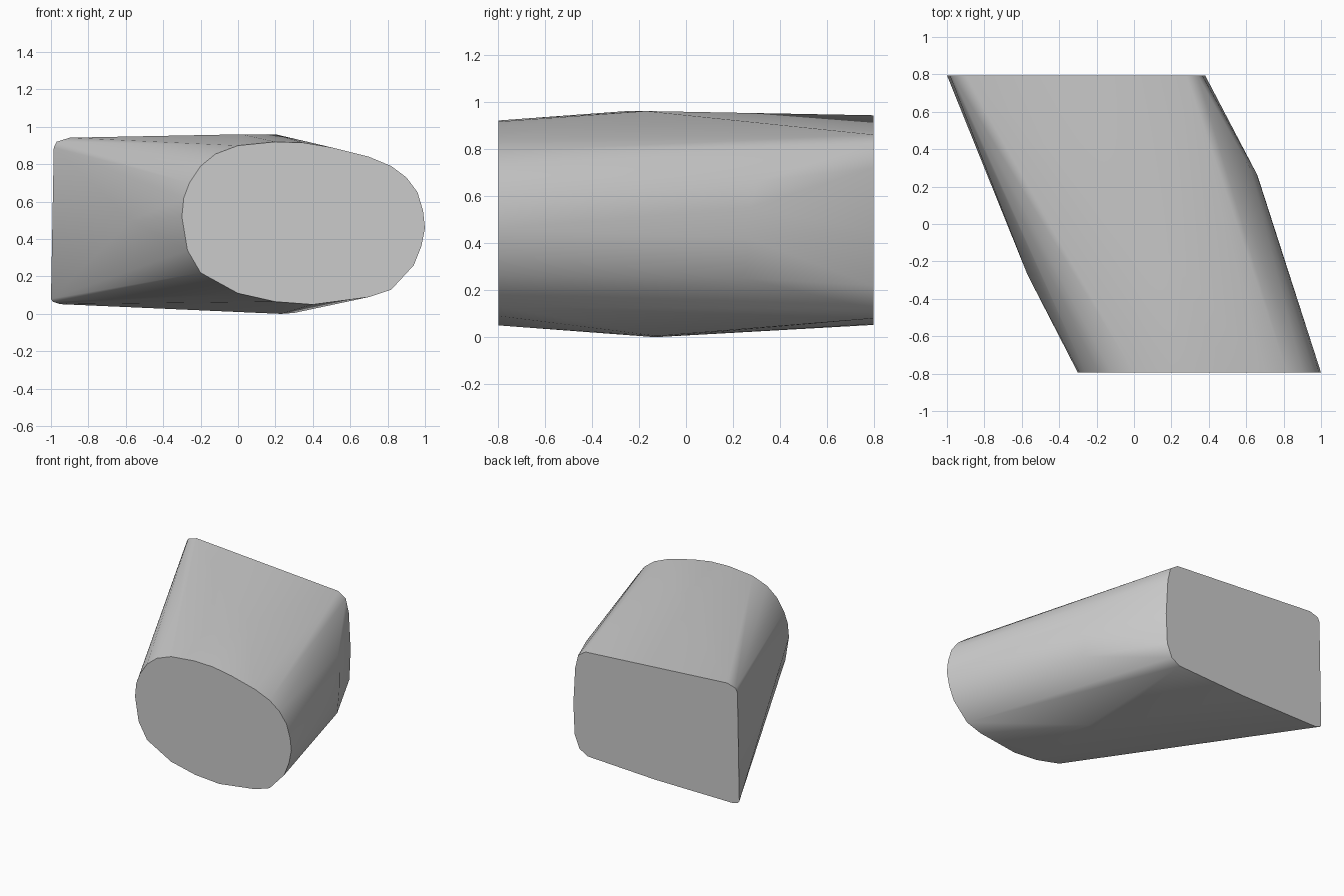
import bpy
import bmesh
import math

# Remove the default cube if present
default_cube = bpy.data.objects.get("Cube")
if default_cube:
    bpy.data.objects.remove(default_cube, do_unlink=True)


def make_material(name, colour):
    material = bpy.data.materials.new(name)
    material.use_nodes = True
    material.diffuse_color = colour
    shader = material.node_tree.nodes["Principled BSDF"]
    shader.inputs["Base Color"].default_value = colour
    return material


def add_section(mesh, outline, depth):
    """Place an (x, z) outline in the upright plane at one depth."""
    for x, z in outline:
        mesh.verts.new((x, depth, z))


# Oval front section, clockwise from its left-hand end
front_oval = [
    (-.30, .52), (-.29, .62), (-.26, .70), (-.20, .79), (-.12, .855),
    (0, .90), (.20, .92), (.35, .915), (.50, .89), (.70, .84),
    (.82, .79), (.90, .73), (.96, .65), (.99, .55), (1, .46),
    (.98, .36), (.94, .26), (.82, .13), (.70, .09), (.40, .05),
    (.20, .065), (0, .11), (-.20, .22), (-.27, .34),
]

# Rounded four-sided back section
back_quad = [
    (-1, .08), (-.985, .89), (-.97, .92), (-.90, .942),
    (.28, .86), (.34, .82), (.365, .72), (.38, .45),
    (.37, .22), (.33, .12), (.26, .08), (-.30, .055),
    (-.95, .052), (-.99, .065),
]

# Slanted swelling around the middle
middle_bulge = [
    (-.57, -.27, .50), (.02, -.25, .96), (.20, -.17, .96),
    (.62, .30, .66), (.655, .27, .55), (.66, .26, .42),
    (.65, .25, .25), (.23, -.13, 0), (.30, -.12, .005),
]

# Stretch the skin tightly over the three sections
mesh = bmesh.new()
add_section(mesh, front_oval, -.795)
add_section(mesh, back_quad, .795)
for point in middle_bulge:
    mesh.verts.new(point)
hull = bmesh.ops.convex_hull(mesh, input=mesh.verts[:])
loose = [v for v in mesh.verts if not v.link_faces]
bmesh.ops.delete(mesh, geom=loose, context="VERTS")

# Merge the flat end triangles into clean caps
bmesh.ops.dissolve_limit(mesh, angle_limit=math.radians(.2),
                         verts=mesh.verts[:], edges=mesh.edges[:])
bmesh.ops.recalc_face_normals(mesh, faces=mesh.faces[:])

data = bpy.data.meshes.new("slanted_body")
mesh.to_mesh(data)
mesh.free()
body = bpy.data.objects.new("slanted_body", data)
bpy.context.collection.objects.link(body)
data.materials.append(make_material("plain grey", (.6, .6, .6, 1)))

# Smooth sides with crisp end caps
bpy.ops.object.select_all(action="DESELECT")
body.select_set(True)
bpy.context.view_layer.objects.active = body
bpy.ops.object.shade_smooth_by_angle(angle=math.radians(35))
